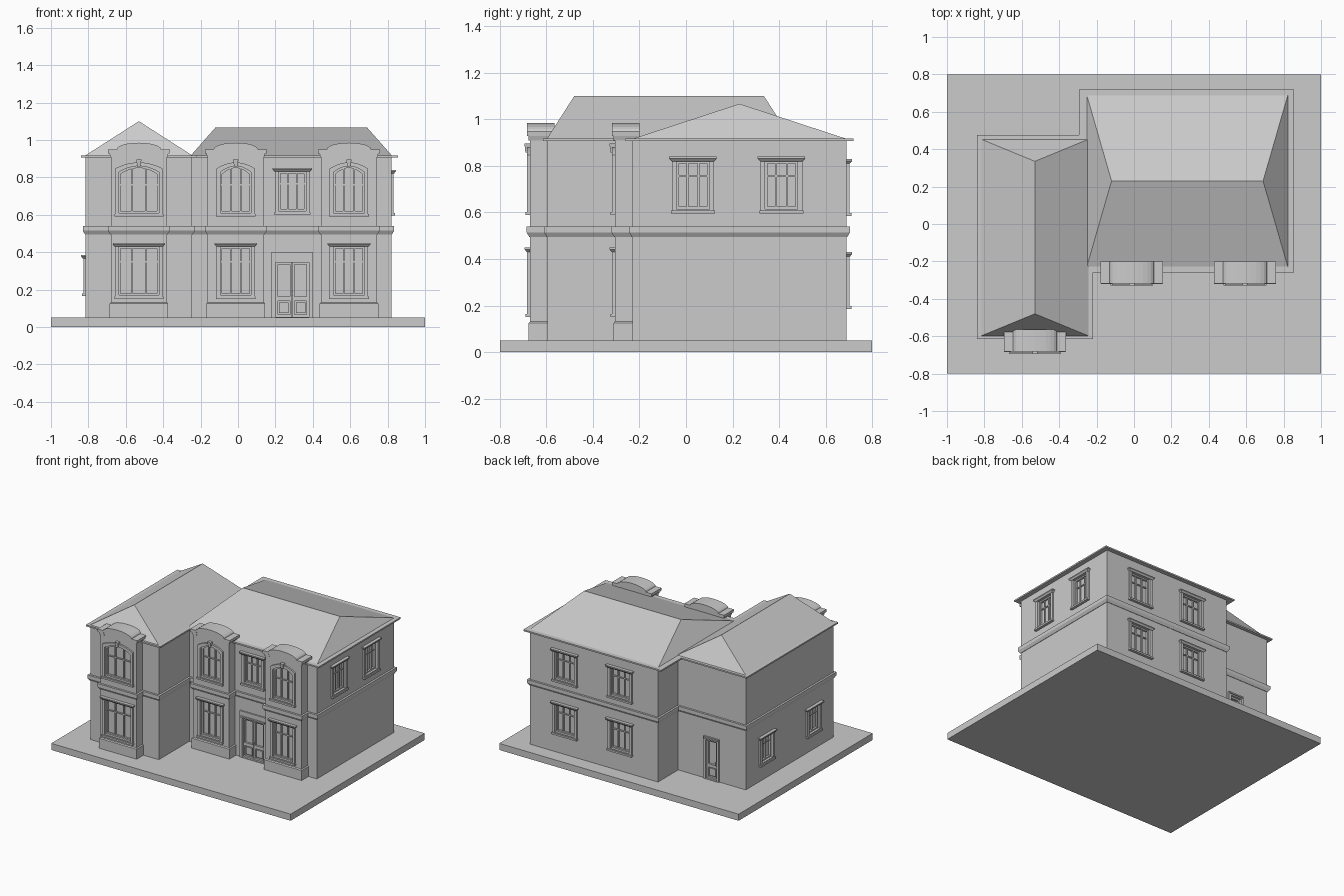
import bpy, bmesh, math
from mathutils import Matrix, Vector

cube = bpy.data.objects.get("Cube")
if cube:
    bpy.data.objects.remove(cube)

GREY = (0.6, 0.6, 0.6, 1)
mat = bpy.data.materials.new("plain_grey")
mat.use_nodes = True
mat.diffuse_color = GREY
mat.node_tree.nodes["Principled BSDF"].inputs["Base Color"].default_value = GREY

GROUND, EAVE = 0.05, 0.91
RECESS = 0.02


def finish(name, bm, matrix=Matrix()):
    bmesh.ops.recalc_face_normals(bm, faces=bm.faces)
    mesh = bpy.data.meshes.new(name)
    bm.to_mesh(mesh)
    bm.free()
    mesh.materials.append(mat)
    ob = bpy.data.objects.new(name, mesh)
    ob.matrix_world = matrix
    bpy.context.scene.collection.objects.link(ob)
    return ob


def loft(bm, lower, upper):
    """Closed solid between two matching loops."""
    a = [bm.verts.new(p) for p in lower]
    b = [bm.verts.new(p) for p in upper]
    bm.faces.new(a)
    bm.faces.new(b)
    for i in range(len(a)):
        j = (i + 1) % len(a)
        bm.faces.new((a[i], a[j], b[j], b[i]))


def rect(x0, x1, y0, y1, z, grow=0):
    return [(x0 - grow, y0 - grow, z), (x1 + grow, y0 - grow, z),
            (x1 + grow, y1 + grow, z), (x0 - grow, y1 + grow, z)]


def box(bm, x0, x1, y0, y1, z0, z1):
    loft(bm, rect(x0, x1, y0, y1, z0), rect(x0, x1, y0, y1, z1))


def prism(bm, pts, y0, y1):
    """Extrude an (x, z) outline along y."""
    loft(bm, [(x, y0, z) for x, z in pts], [(x, y1, z) for x, z in pts])


def ring(bm, outer, inner, y0, y1):
    """Frame between two matching (x, z) outlines."""
    loops = [[bm.verts.new((x, y, z)) for x, z in pts]
             for pts, y in ((outer, y0), (outer, y1), (inner, y1), (inner, y0))]
    n = len(outer)
    for k in range(4):
        p, q = loops[k], loops[(k + 1) % 4]
        for i in range(n):
            j = (i + 1) % n
            bm.faces.new((p[i], p[j], q[j], q[i]))


def opening(w, z0, z1, rise=0):
    """Window outline with a flat or arched head; z1 is the crown."""
    steps = 12 if rise else 1
    pts = [(-w / 2, z0), (w / 2, z0)]
    for i in range(steps + 1):
        t = 1 - 2 * i / steps
        pts.append((t * w / 2, z1 - rise * t * t))
    return pts


cutters = bmesh.new()


def cut(pts, matrix):
    start = len(cutters.verts)
    prism(cutters, pts, -0.01, RECESS)
    cutters.verts.ensure_lookup_table()
    bmesh.ops.transform(cutters, matrix=matrix, verts=cutters.verts[start:])


def placed(x, y, turn):
    return Matrix.Translation((x, y, 0)) @ Matrix.Rotation(math.radians(turn), 4, 'Z')


def window(name, x, y, turn, w, z0, z1, rise=0, columns=3):
    m = placed(x, y, turn)
    bm = bmesh.new()
    f = 0.02
    inner = opening(w - 2 * f, z0 + f, z1 - f, rise)
    cut(inner, m)
    ring(bm, opening(w, z0, z1, rise), inner, -0.012, 0.004)
    # Sash and glazing bars
    s = 0.01
    ring(bm, inner, opening(w - 2 * f - 2 * s, z0 + f + s, z1 - f - s, rise), 0.006, RECESS + 0.002)
    for c in range(1, columns):
        u = (w - 2 * f) * (c / columns - 0.5)
        top = z1 - f - rise * (2 * u / w) ** 2
        box(bm, u - 0.004, u + 0.004, 0.01, RECESS + 0.002, z0 + f, top - 0.002)
    bar = z0 + (z1 - rise - z0) * 0.66
    box(bm, f - w / 2, w / 2 - f, 0.012, RECESS + 0.002, bar - 0.004, bar + 0.004)
    # Sill, then head moulding or keystone
    box(bm, -w / 2 - 0.004, w / 2 + 0.004, -0.02, 0.002, z0, z0 + 0.013)
    if rise:
        loft(bm, rect(-0.009, 0.009, -0.02, 0.002, z1 - 0.022),
             rect(-0.014, 0.014, -0.024, 0.002, z1 + 0.016))
    else:
        loft(bm, rect(-w / 2, w / 2, -0.014, 0.002, z1 - 0.02),
             rect(-w / 2 - 0.012, w / 2 + 0.012, -0.024, 0.002, z1 - 0.008))
        box(bm, -w / 2 - 0.012, w / 2 + 0.012, -0.024, 0.002, z1 - 0.008, z1)
    finish(name, bm, m)


def door(name, x, y, turn, w, top, leaves):
    m = placed(x, y, turn)
    bm = bmesh.new()
    f = 0.02
    head = top - (0.055 if leaves > 1 else 0.025)
    inner = opening(w - 2 * f, GROUND + 0.004, head)
    cut(inner, m)
    ring(bm, opening(w, GROUND, top), inner, -0.01, 0.004)
    box(bm, -w / 2 + 0.008, w / 2 - 0.008, -0.018, 0.002, head + 0.01, head + 0.02)
    # Leaves with a glazed upper part and a raised lower panel
    lw = (w - 2 * f) / leaves
    for k in range(leaves):
        c = (k - (leaves - 1) / 2) * lw
        for z0, z1 in ((GROUND + 0.004, 0.15), (0.15, head)):
            shape = [(px + c, pz) for px, pz in opening(lw - 0.003, z0, z1)]
            hole = [(px + c, pz) for px, pz in opening(lw - 0.026, z0 + 0.012, z1 - 0.012)]
            ring(bm, shape, hole, 0.005, RECESS + 0.002)
        box(bm, c - lw / 2 + 0.02, c + lw / 2 - 0.02, 0.01, RECESS + 0.002, 0.075, 0.13)
    hx = 0 if leaves > 1 else lw / 2 - 0.008
    box(bm, hx - 0.005, hx + 0.005, -0.006, 0.01, 0.165, 0.19)
    finish(name, bm, m)


# Ground slab
bm = bmesh.new()
box(bm, -1, 1, -0.8, 0.8, 0, GROUND)
finish("ground_slab", bm)


def string_course(name, r):
    bm = bmesh.new()
    loft(bm, rect(*r, 0.495, 0.003), rect(*r, 0.515, 0.015))
    loft(bm, rect(*r, 0.515, 0.015), rect(*r, 0.54, 0.015))
    finish(name, bm)


# Two blocks: walls, eaves and hipped roofs
carved = []
blocks = {
    "wing": ((-0.815, -0.245, -0.595, 0.45), (-0.84, -0.22, -0.615, 0.475),
             (-0.53, -0.48), (-0.53, 0.335), 1.1),
    "main": ((-0.25, 0.82, -0.23, 0.69), (-0.295, 0.855, -0.26, 0.72),
             (-0.12, 0.23), (0.69, 0.23), 1.067),
}
for name, (walls, eaves, ridge_a, ridge_b, top) in blocks.items():
    bm = bmesh.new()
    box(bm, *walls, GROUND - 0.01, EAVE)
    carved.append(finish(name + "_walls", bm))
    string_course(name + "_string_course", walls)
    bm = bmesh.new()
    box(bm, *eaves, EAVE - 0.004, EAVE + 0.007)
    finish(name + "_eaves", bm)
    bm = bmesh.new()
    for p in rect(*walls, EAVE + 0.005, 0.004):
        bm.verts.new(p)
    for p in (ridge_a, ridge_b):
        bm.verts.new((*p, top))
    bmesh.ops.convex_hull(bm, input=bm.verts)
    bmesh.ops.dissolve_limit(bm, angle_limit=0.01, verts=bm.verts, edges=bm.edges)
    finish(name + "_roof", bm)


def gable_line(half, drop):
    """Curved crown with flat shoulders, from right to left."""
    pts = [(half, 0.95 - drop)]
    for i in range(13):
        a = math.pi * i / 12
        pts.append((0.118 * math.cos(a), 0.95 + 0.035 * math.sin(a) - drop))
    return pts + [(-half, 0.95 - drop)]


# Projecting bays with arched cornices
bays = (("wing_bay", -0.53, -0.595, 0.255), ("centre_bay", -0.012, -0.23, 0.205),
        ("end_bay", 0.593, -0.23, 0.205))
for name, x, wall, w in bays:
    m = placed(x, wall, 0)
    front = -0.075
    bm = bmesh.new()
    prism(bm, [(-0.15, GROUND - 0.01), (0.15, GROUND - 0.01)] + gable_line(0.15, 0.025), front, 0.026)
    carved.append(finish(name + "_body", bm, m))
    bm = bmesh.new()
    for h0, h1, d0, d1, y in ((0.152, 0.158, 0.04, 0.022, 0.006), (0.164, 0.166, 0.022, 0, 0.012)):
        prism(bm, gable_line(h1, d1) + gable_line(h0, d0)[::-1], front - y, 0.03)
    finish(name + "_cornice", bm, m)
    bm = bmesh.new()
    loft(bm, rect(-0.157, 0.157, front - 0.006, 0, GROUND), rect(-0.157, 0.157, front - 0.006, 0, 0.125))
    loft(bm, rect(-0.157, 0.157, front - 0.006, 0, 0.125), rect(-0.15, 0.15, front, 0, 0.132))
    finish(name + "_plinth", bm, m)
    string_course(name + "_string_course", (x - 0.15, x + 0.15, wall + front, wall))
    window(name + "_lower_window", x, wall + front, 0, w, 0.15, 0.45)
    window(name + "_upper_window", x, wall + front, 0, w, 0.59, 0.88, 0.033)

# Remaining windows and doors
window("over_door_window", 0.29, -0.23, 0, 0.185, 0.6, 0.85)
door("front_door", 0.29, -0.23, 0, 0.22, 0.4, 2)
door("back_door", -0.53, 0.45, 180, 0.13, 0.37, 1)
for i, y in enumerate((0.03, 0.41)):
    window(f"left_side_window_{i}", 0.82, y, 90, 0.18, 0.595, 0.84)
for i, y in enumerate((0.205, -0.355)):
    window(f"right_side_window_{i}", -0.815, y, -90, 0.17, 0.165, 0.385, columns=2)
for i, x in enumerate((0.525, 0.065)):
    for level, z in (("lower", 0.185), ("upper", 0.585)):
        window(f"back_{level}_window_{i}", x, 0.69, 180, 0.2, z, z + 0.245)

# Carve the recesses into walls and bays, then drop the cutter
cutter = finish("recess_cutter", cutters)
cutter.hide_render = True
for ob in carved:
    mod = ob.modifiers.new("recesses", 'BOOLEAN')
    mod.operation = 'DIFFERENCE'
    mod.solver = 'EXACT'
    mod.object = cutter
bpy.context.view_layer.update()
graph = bpy.context.evaluated_depsgraph_get()
baked = [bpy.data.meshes.new_from_object(ob.evaluated_get(graph)) for ob in carved]
for ob, mesh in zip(carved, baked):
    ob.modifiers.clear()
    ob.data = mesh
bpy.data.objects.remove(cutter)
